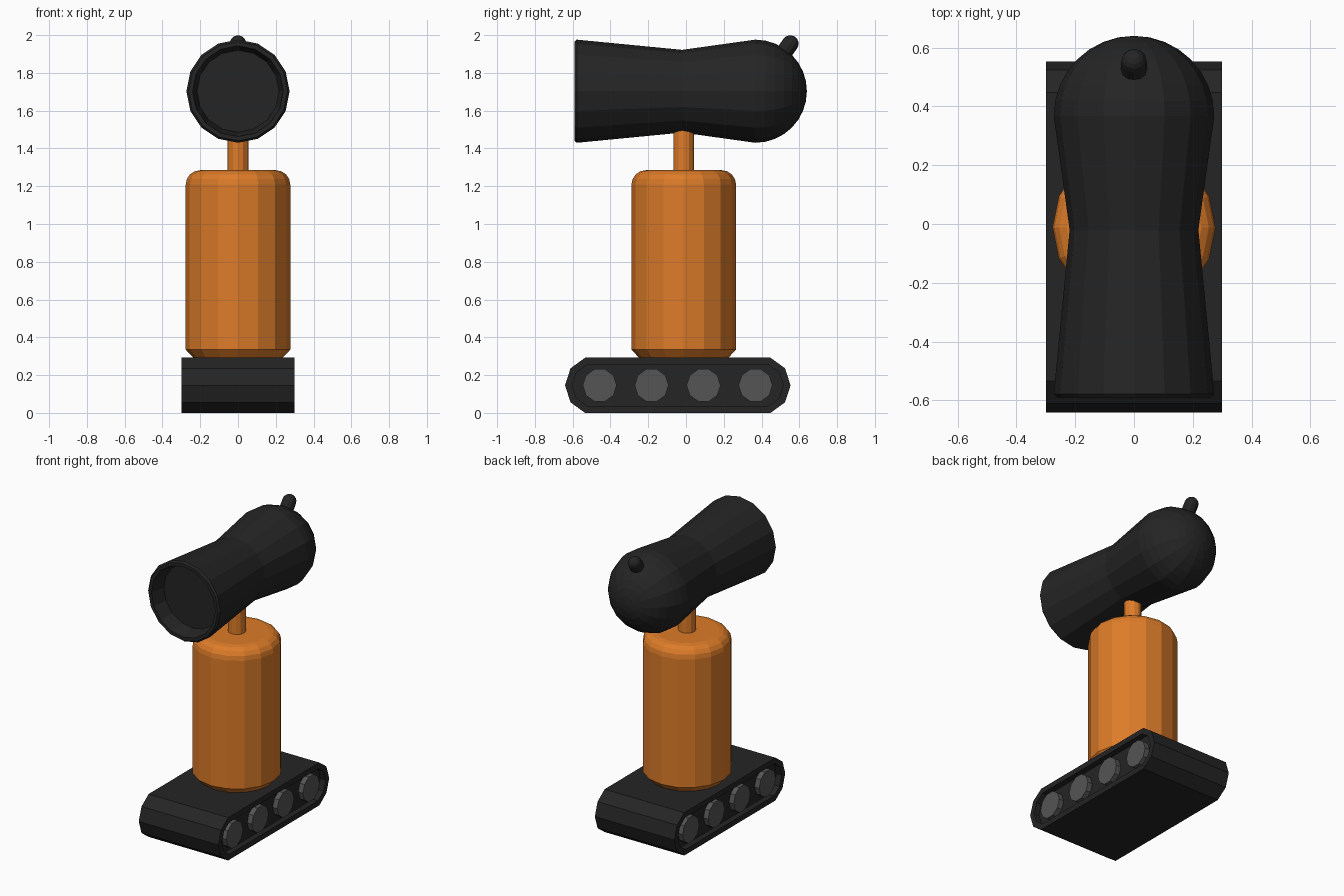
import bpy, bmesh
from math import sin, cos, pi, radians
from mathutils import Vector

if "Cube" in bpy.data.objects:
    bpy.data.objects.remove(bpy.data.objects["Cube"])


def material(name, rgb):
    m = bpy.data.materials.new(name)
    m.diffuse_color = (*rgb, 1)
    m.use_nodes = True
    m.node_tree.nodes["Principled BSDF"].inputs["Base Color"].default_value = m.diffuse_color
    return m


dark = material("dark_metal", (0.018, 0.018, 0.018))
orange = material("orange_paint", (0.72, 0.2, 0.022))
grey = material("wheel_grey", (0.09, 0.09, 0.09))


def loft(name, rings, mat):
    """Skin a list of equal-length point rings and cap both ends."""
    bm = bmesh.new()
    loops = [[bm.verts.new(p) for p in ring] for ring in rings]
    n = len(loops[0])
    for a, b in zip(loops, loops[1:]):
        for i in range(n):
            j = (i + 1) % n
            bm.faces.new((a[i], a[j], b[j], b[i]))
    bm.faces.new(loops[0])
    bm.faces.new(loops[-1])
    bmesh.ops.remove_doubles(bm, verts=bm.verts, dist=1e-5)
    bmesh.ops.recalc_face_normals(bm, faces=bm.faces)
    me = bpy.data.meshes.new(name)
    bm.to_mesh(me)
    bm.free()
    ob = bpy.data.objects.new(name, me)
    me.materials.append(mat)
    bpy.context.collection.objects.link(ob)
    return ob


def lathe(name, profile, origin, axis, sides, mat):
    """Revolve (radius, distance along axis) points about an axis."""
    o, w = Vector(origin), Vector(axis).normalized()
    u = Vector((0, 1, 0)) if abs(w.x) > 0.9 else Vector((1, 0, 0))
    v = w.cross(u)
    rings = [[o + w * h + (u * cos(2 * pi * i / sides) + v * sin(2 * pi * i / sides)) * r
              for i in range(sides)] for r, h in profile]
    return loft(name, rings, mat)


def arc(r, cr, ch, a0, a1, steps):
    """Profile arc of radius r round (cr, ch), angles in degrees."""
    pts = []
    for k in range(steps + 1):
        a = radians(a0 + (a1 - a0) * k / steps)
        pts.append((cr + r * cos(a), ch + r * sin(a)))
    return pts


# Track base: stadium outline with a recess on each side
MID_Z, FRONT_Y, BACK_Y = 0.146, -0.487, 0.4


def stadium(x, r):
    pts = []
    for k in range(-2, 8):
        a = radians(36 * k)
        pts.append((x, (BACK_Y if k <= 2 else FRONT_Y) + r * cos(a), MID_Z + r * sin(a)))
    return pts


section = [(-0.26, 0.115), (-0.3, 0.115), (-0.3, 0.1535),
           (0.3, 0.1535), (0.3, 0.115), (0.26, 0.115)]
loft("track_base", [stadium(x, r) for x, r in section], dark)

# Road wheels, four on each side
for side, label in ((1, "right"), (-1, "left")):
    for i in range(4):
        lathe(f"wheel_{label}_{i + 1}", [(0.09, 0), (0.09, 0.05)],
              (side * 0.245, -0.457 + 0.275 * i, MID_Z), (side, 0, 0), 10, grey)

# Body canister: chamfered bottom, rounded shoulder
CY = -0.012
lathe("body", [(0.23, 0.285), (0.277, 0.335)] + arc(0.077, 0.2, 1.208, 0, 90, 4),
      (0, CY, 0), (0, 0, 1), 16, orange)

# Neck post
lathe("neck", [(0.055, 1.26), (0.055, 1.54)], (0, CY, 0), (0, 0, 1), 12, orange)

# Head: recessed front, narrow waist, domed back
head = [(0.217, -0.49), (0.24, -0.59), (0.262, -0.59), (0.273, -0.578), (0.219, -0.02)]
head += arc(0.273, 0, 0.367, 0, 90, 8)
lathe("head", head, (0, 0, 1.703), (0, 1, 0), 16, dark)

# Rear aerial stub, pointing out of the dome
lathe("aerial", [(0.044, -0.12)] + arc(0.044, 0, 0, 0, 90, 4),
      (0, 0.552, 1.955), (0, 0.57, 0.82), 12, dark)
